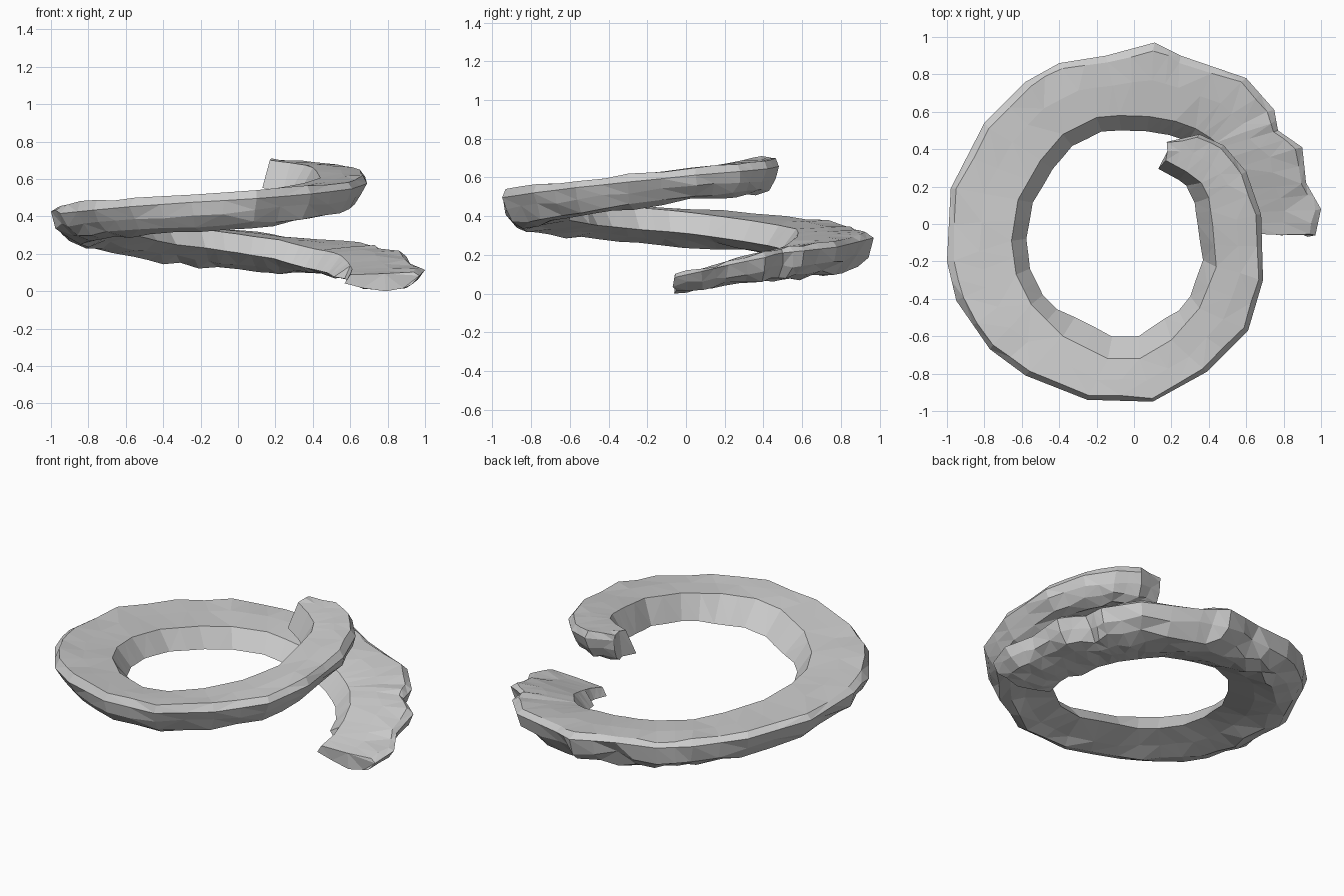
import bpy, bmesh, math, random
from mathutils import Vector

if "Cube" in bpy.data.objects:
    bpy.data.objects.remove(bpy.data.objects["Cube"])
random.seed(4)

# Stations along the spiral: outer rim x, y and inner top edge x, y
STATIONS = [
    (.97, -.06, .60, -.05), (1.0, .08, .61, .06), (.92, .22, .59, .18), (.90, .41, .55, .30),
    (.77, .50, .47, .41), (.75, .61, .41, .46), (.60, .78, .33, .51), (.25, .90, .22, .55),
    (.11, .97, .08, .575), (-.15, .90, -.08, .58), (-.40, .86, -.20, .57), (-.58, .76, -.38, .48),
    (-.80, .54, -.50, .34), (-.98, .19, -.62, .13), (-1.0, -.20, -.655, -.09), (-.95, -.41, -.63, -.27),
    (-.77, -.67, -.55, -.43), (-.58, -.81, -.38, -.60), (-.25, -.94, -.14, -.72), (.10, -.95, .03, -.72),
    (.39, -.79, .20, -.62), (.61, -.57, .35, -.45), (.69, -.30, .44, -.23), (.68, .05, .42, 0),
    (.60, .28, .40, .14), (.48, .42, .36, .22), (.35, .48, .28, .28), (.18, .44, .17, .34)]

# Heights by turn angle: angle, inner top, underside, inner wall height
HEIGHTS = [(-5, .095, 0, .045), (30, .215, .06, .10), (90, .315, .11, .10), (180, .43, .25, .11),
           (270, .53, .33, .13), (360, .65, .48, .14), (430, .715, .53, .15)]


def heights(a):
    for h0, h1 in zip(HEIGHTS, HEIGHTS[1:]):
        if a <= h1[0]:
            f = max(0, (a - h0[0]) / (h1[0] - h0[0]))
            return [p + (q - p) * f for p, q in zip(h0[1:], h1[1:])]
    return HEIGHTS[-1][1:]


def section(outer, inner, angle):
    top, bot, wall = heights(angle)
    th = top - bot
    radial = inner.normalized()
    lump = .02 if 50 < angle < 190 else .012

    def at(t, z, jit=0.0):
        p = inner.lerp(outer, t)
        j = [random.uniform(-jit, jit) for _ in range(3)]
        return (p.x + j[0], p.y + j[1], z + j[2])

    # inner wall leans towards the middle, more so at the front
    lean = .03 if angle < 10 else .12 if 235 < angle < 300 else .08
    foot = inner - radial * lean
    if angle > 400:
        foot = inner - Vector((.04, .045))
    rim_drop = .005 if angle < 200 else .03
    lift = .02 if 10 < angle < 220 else .01
    return [at(0, top), at(.5, top + .7 * lift, .004), at(.9, top + lift, .008),
            at(1, top - rim_drop), at(.91, top - .48 * th, lump),
            at(.74, bot + .18 * th, lump), at(.5, bot + .012, lump * .8),
            at(.18, bot + .2 * th, .008),
            (foot.x, foot.y, top - wall)]


# Add a halfway station between each pair for smaller rock facets
points = [(Vector(s[:2]), Vector(s[2:])) for s in STATIONS]
path = [points[0]]
for p, q in zip(points, points[1:]):
    path += [((p[0] + q[0]) / 2, (p[1] + q[1]) / 2), q]

# Spiral ramp: faceted rock band lofted through the stations
bm = bmesh.new()
rings, last = [], -5
for o, i in path:
    m = (o + i) / 2
    a = math.degrees(math.atan2(m.y, m.x))
    while a < last - 90:
        a += 360
    last = a
    rings.append([bm.verts.new(c) for c in section(o, i, a)])
n = len(rings[0])
for r0, r1 in zip(rings, rings[1:]):
    for k in range(n):
        bm.faces.new((r0[k], r0[(k + 1) % n], r1[(k + 1) % n], r1[k]))
bm.faces.new(rings[0])
bm.faces.new(rings[-1])
bmesh.ops.triangulate(bm, faces=bm.faces[:])
bmesh.ops.recalc_face_normals(bm, faces=bm.faces[:])

# Rest on the ground
low = min(v.co.z for v in bm.verts)
for v in bm.verts:
    v.co.z -= low
mesh = bpy.data.meshes.new("spiral_ramp")
bm.to_mesh(mesh)
bm.free()
bpy.context.collection.objects.link(bpy.data.objects.new("spiral_ramp", mesh))
